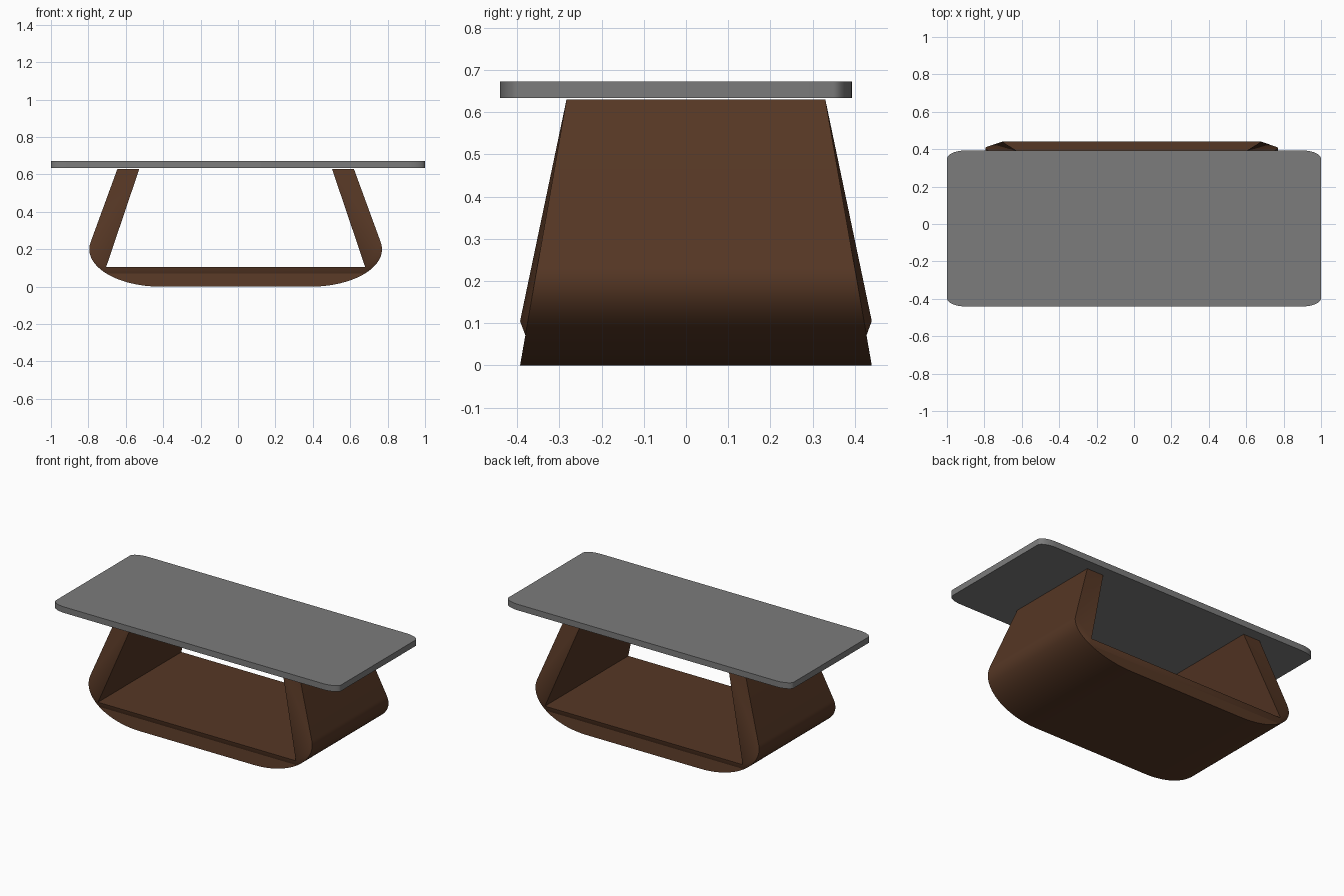
import bpy, bmesh, math

if "Cube" in bpy.data.objects:
    bpy.data.objects.remove(bpy.data.objects["Cube"])


def material(name, rgb):
    m = bpy.data.materials.new(name)
    m.diffuse_color = (*rgb, 1)
    m.use_nodes = True
    m.node_tree.nodes["Principled BSDF"].inputs["Base Color"].default_value = m.diffuse_color
    return m


def finish(bm, name, mat):
    bmesh.ops.recalc_face_normals(bm, faces=bm.faces)
    me = bpy.data.meshes.new(name)
    bm.to_mesh(me)
    bm.free()
    ob = bpy.data.objects.new(name, me)
    bpy.context.collection.objects.link(ob)
    me.materials.append(mat)
    bpy.ops.object.select_all(action='DESELECT')
    ob.select_set(True)
    bpy.context.view_layer.objects.active = ob
    bpy.ops.object.shade_smooth_by_angle(angle=math.radians(30))
    return ob


grey = material("grey_top", (0.2, 0.2, 0.2))
brown = material("brown_wood", (0.092, 0.038, 0.018))

# Table top: slab with elliptical rounded corners
bm = bmesh.new()
HX, HY, RX, RY, CY = 1.0, 0.417, 0.10, 0.045, -0.024
outline = []
for q, (sx, sy) in enumerate([(1, 1), (-1, 1), (-1, -1), (1, -1)]):
    for i in range(13):
        a = math.radians(90 * q + 90 * i / 12)
        outline.append((sx * (HX - RX) + RX * math.cos(a),
                        CY + sy * (HY - RY) + RY * math.sin(a)))
face = bm.faces.new([bm.verts.new((x, y, 0.634)) for x, y in outline])
ext = bmesh.ops.extrude_face_region(bm, geom=[face])
for v in ext["geom"]:
    if isinstance(v, bmesh.types.BMVert):
        v.co.z = 0.672
finish(bm, "table_top", grey)

# Base: open trough whose depth tapers towards the top
CX, BY, TOP, FLOOR = -0.0125, 0.0235, 0.63, 0.105
WIDE, NARROW = 0.4165, 0.3065
N = 24
half = [(0.632, TOP)]
for i in range(N + 1):
    t = math.radians(10 - 100 * i / N)
    half.append((0.4 + 0.3825 * math.cos(t), 0.2 + 0.2 * math.sin(t)))
outer = [(-x, z) for x, z in half] + half[::-1]
inner = [(-0.515, TOP), (-0.6925, FLOOR), (0.6925, FLOOR), (0.515, TOP)]


def depth(z, z0):
    return WIDE - (WIDE - NARROW) * (z - z0) / (TOP - z0)


bm = bmesh.new()
sides = []
for s in (-1, 1):
    O = [bm.verts.new((CX + x, BY + s * depth(z, 0), z)) for x, z in outer]
    I = [bm.verts.new((CX + x, BY + s * depth(z, FLOOR), z)) for x, z in inner]
    sides.append((O, I))
    # mitre points where the legs meet the floor rail
    k = min(range(len(half)), key=lambda i: abs(half[i][1] - 0.075) + (half[i][0] < 0.4))
    m = len(outer) - 1 - k
    tris = [(I[0], O[0], O[1]), (I[0], O[1], I[1]),
            (I[3], O[-1], O[-2]), (I[3], O[-2], I[2]),
            (I[1], O[k], I[2]), (I[2], O[k], O[m])]
    tris += [(I[1], O[i], O[i + 1]) for i in range(1, k)]
    tris += [(I[2], O[i], O[i + 1]) for i in range(m, len(O) - 2)]
    tris += [(O[k], O[i], O[i + 1]) for i in range(k + 1, m)]
    for t in tris:
        bm.faces.new(t)

# Outer skin, inner skin and the two leg tops
(O1, I1), (O2, I2) = sides
for a, b in ((O1, O2), (I1, I2)):
    for i in range(len(a) - 1):
        bm.faces.new((a[i], a[i + 1], b[i + 1], b[i]))
for e in (0, -1):
    bm.faces.new((O1[e], I1[e], I2[e], O2[e]))
finish(bm, "curved_base", brown)
